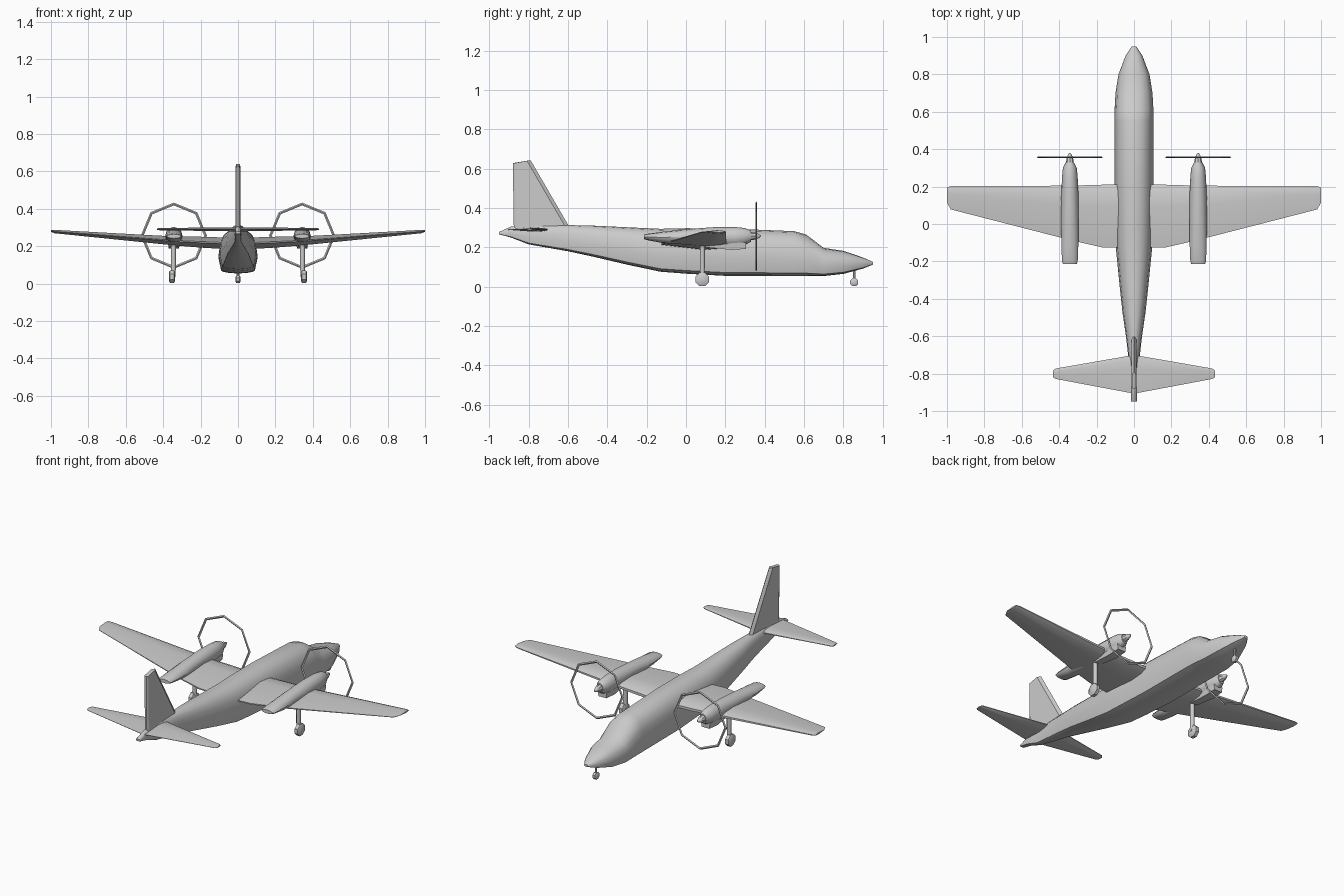
import bpy, bmesh, math
from mathutils import Matrix

if "Cube" in bpy.data.objects:
    bpy.data.objects.remove(bpy.data.objects["Cube"])


def finish(bm, name, mirror=False, angle=40):
    bmesh.ops.recalc_face_normals(bm, faces=bm.faces)
    me = bpy.data.meshes.new(name)
    bm.to_mesh(me)
    bm.free()
    ob = bpy.data.objects.new(name, me)
    bpy.context.collection.objects.link(ob)
    if mirror:
        ob.modifiers.new("mirror", 'MIRROR')
    bpy.ops.object.select_all(action='DESELECT')
    bpy.context.view_layer.objects.active = ob
    ob.select_set(True)
    bpy.ops.object.shade_smooth_by_angle(angle=math.radians(angle))
    return ob


def loft(name, rings, mirror=False, caps=(True, True), angle=40):
    bm = bmesh.new()
    vs = [[bm.verts.new(p) for p in r] for r in rings]
    n = len(rings[0])
    for a, b in zip(vs, vs[1:]):
        for i in range(n):
            j = (i + 1) % n
            bm.faces.new((a[i], a[j], b[j], b[i]))
    if caps[0]:
        bm.faces.new(vs[0])
    if caps[1]:
        bm.faces.new(vs[-1])
    return finish(bm, name, mirror, angle)


def cylinder(name, r, depth, center, axis='Z', sides=8, r2=None, mirror=False):
    bm = bmesh.new()
    rot = Matrix.Rotation(math.pi / 2, 4, 'Y') if axis == 'X' else Matrix()
    spin = Matrix.Rotation(math.pi / sides, 4, 'Z')
    bmesh.ops.create_cone(bm, cap_ends=True, segments=sides, radius1=r,
                          radius2=r if r2 is None else r2, depth=depth,
                          matrix=Matrix.Translation(center) @ rot @ spin)
    return finish(bm, name, mirror, 50)


def wheel(name, r, w, center, mirror=False):
    rings = []
    for dx, s in ((-.5, .65), (-.3, 1), (.3, 1), (.5, .65)):
        rings.append([(center[0] + dx * w,
                       center[1] + r * s * math.cos(math.pi / 8 + i * math.pi / 4),
                       center[2] + r * s * math.sin(math.pi / 8 + i * math.pi / 4))
                      for i in range(8)])
    return loft(name, rings, mirror)


# Fuselage: y, half width, bottom z, top z
half = [(0, 0), (.5, .02), (.86, .07), (1, .38), (.9, .68), (.74, .84), (.42, .97), (0, 1)]
section = half + [(-x, t) for x, t in reversed(half[1:-1])]
stations = [(.95, .012, .112, .126), (.90, .045, .092, .148), (.80, .083, .065, .182),
            (.70, .099, .054, .197), (.61, .104, .054, .265), (.55, .105, .054, .282),
            (.20, .105, .055, .296), (0, .102, .066, .297), (-.13, .097, .076, .294),
            (-.30, .080, .112, .302), (-.47, .062, .152, .310), (-.60, .043, .180, .313),
            (-.80, .020, .215, .311), (-.89, .017, .25, .305), (-.95, .015, .266, .278)]
loft("fuselage", [[(x * w, y, b + t * (h - b)) for x, t in section]
                  for y, w, b, h in stations])

# Lifting surfaces: x, leading y, trailing y, camber-line z, half thickness
foil = [(0, -.25), (0, .25), (.1, .75), (.35, 1), (1, .12), (1, -.12), (.35, -1), (.1, -.75)]


def surface(name, spans):
    loft(name, [[(x, le + (te - le) * u, z + t * v) for u, v in foil]
                for x, le, te, z, t in spans],
         mirror=True, caps=(False, True), angle=30)


surface("wing", [(0, .21, -.125, .213, .030), (.17, .21, -.125, .220, .030),
                 (.34, .205, -.086, .228, .024), (.98, .202, .078, .278, .009),
                 (1.0, .195, .115, .281, .005)])
surface("tailplane", [(0, -.70, -.907, .290, .011), (.42, -.773, -.828, .291, .006),
                      (.432, -.784, -.82, .291, .004)])

# Fin
fin = []
for z0, z1, le, te, t in ((.29, .29, -.585, -.875, .013), (.64, .628, -.788, -.88, .012)):
    fin.append([(0, le, z0), (t, le - .02, z0), (t, te + .01, z1), (.006, te, z1),
                (-.006, te, z1), (-t, te + .01, z1), (-t, le - .02, z0)])
loft("fin", fin, angle=25)

# Engine nacelles: y, half width, bottom z, top z
X = .343
nac = [(.33, .022, .228, .285), (.30, .037, .212, .298), (.25, .042, .202, .303),
       (.15, .046, .202, .303), (0, .047, .214, .292), (-.12, .045, .222, .279),
       (-.20, .042, .237, .268), (-.213, .037, .242, .264)]
loft("nacelle", [[(X + w * math.cos(a), y, (b + h) / 2 + (h - b) / 2 * math.sin(a))
                  for a in (math.tau * i / 12 for i in range(12))]
                 for y, w, b, h in nac], mirror=True)
# Air intake under each nacelle
loft("intake", [[(X + sx * w, y, z) for sx, z in ((-1, b), (1, b), (1.15, .225), (-1.15, .225))]
                for y, w, b in ((.305, .026, .192), (.23, .028, .187), (.10, .02, .20))],
     mirror=True)

# Spinner and propeller ring
loft("spinner", [[(X + r * math.cos(math.tau * i / 8), y, .257 + r * math.sin(math.tau * i / 8))
                  for i in range(8)]
                 for y, r in ((.32, .022), (.35, .018), (.37, .010), (.38, .003))], mirror=True)
ring = []
for i in range(9):
    a = math.tau * i / 8
    ring.append([(X + r * math.cos(a), y, .256 + r * math.sin(a))
                 for r, y in ((.162, .357), (.170, .361), (.177, .357), (.170, .353))])
prop = loft("propeller_ring", ring, mirror=True, caps=(False, False))

# Main gear
cylinder("main_strut", .013, .165, (X + .002, .083, .125), r2=.014, mirror=True)
cylinder("main_axle", .008, .03, (X + .005, .083, .042), 'X', mirror=True)
wheel("main_wheel", .037, .034, (X + .01, .083, .037), mirror=True)

# Nose gear
cylinder("nose_strut", .007, .07, (0, .855, .06), sides=6)
wheel("nose_wheel", .022, .026, (0, .855, .0225))
